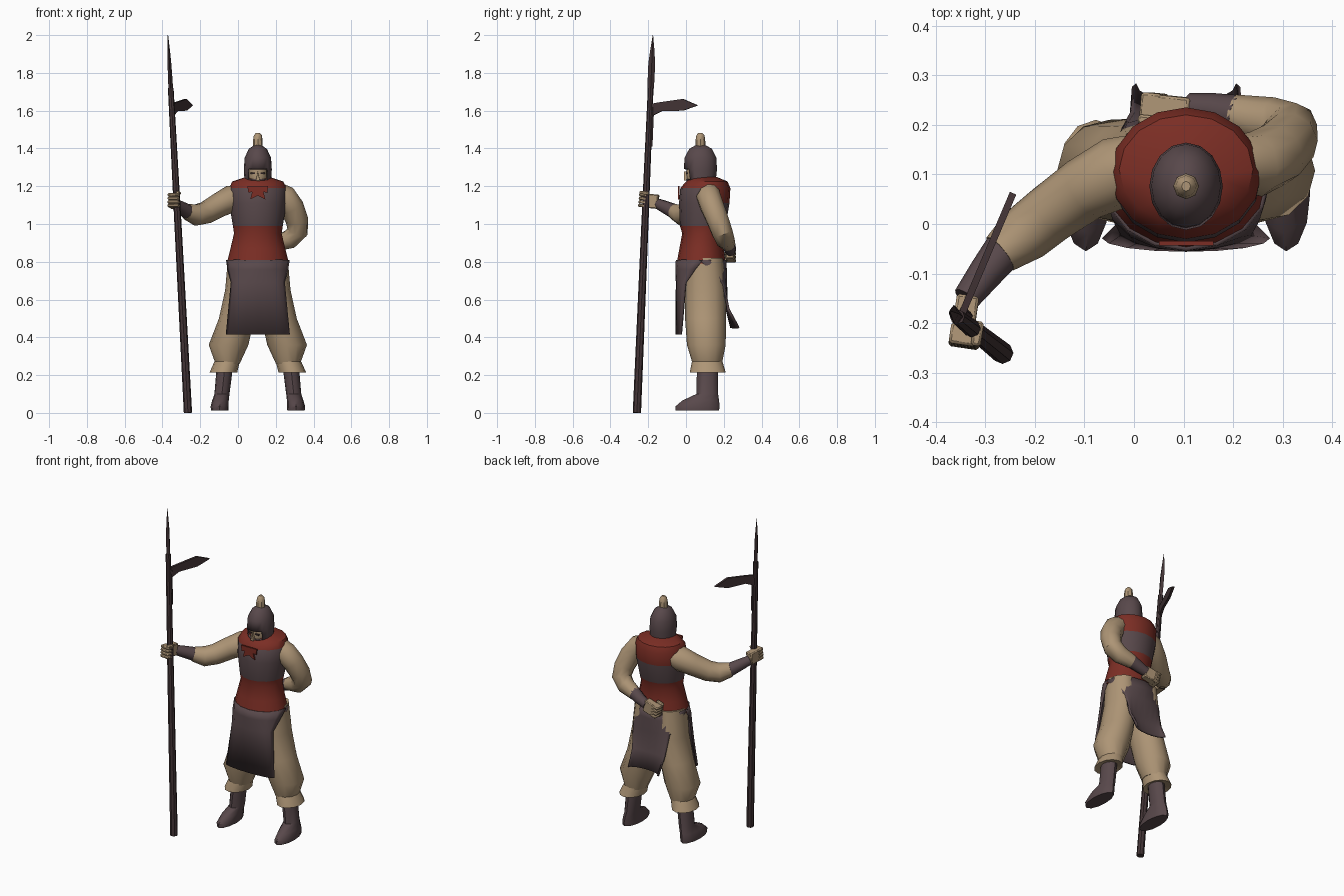
import bpy, bmesh, math
from mathutils import Vector, Matrix, Quaternion

if "Cube" in bpy.data.objects:
    bpy.data.objects.remove(bpy.data.objects["Cube"])

CX = 0.105  # body centre line
parts = []


def material(name, rgb):
    m = bpy.data.materials.new(name)
    m.use_nodes = True
    m.diffuse_color = (*rgb, 1)
    m.node_tree.nodes["Principled BSDF"].inputs["Base Color"].default_value = (*rgb, 1)
    return m


TAN = material("tan cloth", (0.42, 0.30, 0.18))
RED = material("red cloth", (0.20, 0.027, 0.018))
DARK = material("dark leather", (0.098, 0.065, 0.070))
STEEL = material("dark weapon", (0.055, 0.034, 0.036))


def finish(name, bm, mats):
    bmesh.ops.recalc_face_normals(bm, faces=bm.faces)
    me = bpy.data.meshes.new(name)
    bm.to_mesh(me)
    bm.free()
    for m in mats:
        me.materials.append(m)
    ob = bpy.data.objects.new(name, me)
    bpy.context.collection.objects.link(ob)
    parts.append(ob)
    return ob


def loft(name, rings, mat, closed=True, caps=True, keep=None, rule=None, mats=None):
    """Skin a row of point rings; keep drops faces, rule picks a material slot."""
    bm = bmesh.new()
    rows = [[bm.verts.new(p) for p in r] for r in rings]
    n = len(rows[0])
    for a, b in zip(rows, rows[1:]):
        for i in range(n if closed else n - 1):
            j = (i + 1) % n
            f = bm.faces.new((a[i], a[j], b[j], b[i]))
            c = f.calc_center_median()
            if rule:
                f.material_index = rule(c)
            if keep and not keep(c):
                bm.faces.remove(f)
    if caps and closed:
        bm.faces.new(rows[0])
        top = bm.faces.new(rows[-1])
        if rule:
            top.material_index = rule(top.calc_center_median())
    return finish(name, bm, mats or [mat])


def oval(z, cx, hw, front, back, n=16):
    ts = [2 * math.pi * i / n for i in range(n)]
    return [Vector((cx + hw * math.cos(t), (front + back) / 2 + (back - front) / 2 * math.sin(t), z)) for t in ts]


def tube(name, path, mat, n=10):
    """Round limb through (x, y, z, radius) stations."""
    pts = [Vector(p[:3]) for p in path]
    q, last, rings = None, None, []
    for i, p in enumerate(pts):
        t = (pts[min(i + 1, len(pts) - 1)] - pts[max(i - 1, 0)]).normalized()
        q = last.rotation_difference(t) @ q if q else Vector((0, 0, 1)).rotation_difference(t)
        last = t
        r = path[i][3]
        rings.append([p + q @ Vector((r * math.cos(a), r * math.sin(a), 0))
                      for a in (2 * math.pi * k / n for k in range(n))])
    return loft(name, rings, mat)


def plate(name, pts, offset, mat):
    pts = [Vector(p) for p in pts]
    return loft(name, [pts, [p + Vector(offset) for p in pts]], mat)


def solidify(ob, t):
    m = ob.modifiers.new("thickness", "SOLIDIFY")
    m.thickness, m.offset = t, 0


def fist(name, loc, along, up):
    """Palm block, four curled fingers and a thumb."""
    x = Vector(along).normalized()
    z = Vector(up).normalized()
    y = z.cross(x).normalized()
    z = x.cross(y)
    frame = Matrix.Translation(loc) @ Matrix((x, y, z)).transposed().to_4x4()
    bm = bmesh.new()
    blocks = [((-0.01, 0, 0), (0.08, 0.045, 0.075)), ((0.025, 0.03, 0.04), (0.05, 0.02, 0.018))]
    blocks += [((0.03, 0.006, 0.029 - 0.019 * k), (0.042, 0.062, 0.017)) for k in range(4)]
    for c, s in blocks:
        bmesh.ops.create_cube(bm, size=1, matrix=frame @ Matrix.Translation(c) @ Matrix.Diagonal((*s, 1)))
    bmesh.ops.bevel(bm, geom=bm.edges[:], offset=0.005, segments=1, affect="EDGES")
    return finish(name, bm, [TAN])


# Torso: red waist, dark chest, red collar that hangs lower at the back
torso = [(0.79, 0.165, -0.05, 0.21), (0.87, 0.145, -0.035, 0.2), (0.95, 0.126, -0.02, 0.195),
         (0.99, 0.132, -0.032, 0.21), (1.11, 0.152, -0.037, 0.23), (1.19, 0.152, -0.03, 0.235),
         (1.225, 0.135, 0.0, 0.22), (1.25, 0.06, 0.03, 0.16)]
loft("torso", [oval(z, CX, w, f, b) for z, w, f, b in torso], RED, mats=[RED, DARK],
     rule=lambda c: int(0.99 < c.z < 1.19 and not (c.z > 1.11 and c.y > 0.13)))

# Pointed collar ornament
star = [(-0.055, 1.2), (-0.05, 1.165), (-0.03, 1.17), (-0.04, 1.13), (0, 1.15)]
star += [(-x, z) for x, z in star[-2::-1]]
plate("collar_points", [(CX + x, -0.043, z) for x, z in star], (0, 0.009, 0), RED)


# Skirt panels
def panel(name, rows):
    ts = [math.pi * (i / 8 - 0.5) for i in range(9)]
    ob = loft(name, [[(CX + w * math.sin(t), ye + (yc - ye) * math.cos(t), z) for t in ts]
                     for z, w, ye, yc in rows], DARK, closed=False)
    solidify(ob, 0.012)


panel("front_apron", [(0.81, 0.163, 0.09, -0.048), (0.76, 0.155, 0.05, -0.05),
                      (0.69, 0.138, 0, -0.048), (0.415, 0.165, -0.025, -0.05)])
panel("back_apron", [(0.81, 0.163, 0.07, 0.208), (0.76, 0.15, 0.12, 0.21), (0.68, 0.125, 0.19, 0.212),
                     (0.55, 0.112, 0.225, 0.215), (0.45, 0.105, 0.28, 0.24)])

# Legs
trouser = [(0.82, 0.08, 0.078, 0.0, 0.195), (0.65, 0.085, 0.088, -0.005, 0.21), (0.5, 0.112, 0.094, -0.005, 0.212),
           (0.36, 0.155, 0.105, 0.005, 0.21), (0.26, 0.16, 0.064, 0.035, 0.19)]
cuff = [(0.285, 0.158, 0.062, 0.035, 0.19), (0.265, 0.165, 0.068, 0.03, 0.195),
        (0.215, 0.182, 0.073, 0.02, 0.21), (0.225, 0.18, 0.045, 0.06, 0.17)]
boot = [(0.012, 0.202, 0.046, -0.055, 0.175), (0.035, 0.202, 0.048, -0.055, 0.178), (0.065, 0.198, 0.044, -0.02, 0.175),
        (0.1, 0.19, 0.04, 0.055, 0.17), (0.24, 0.175, 0.043, 0.058, 0.168)]
for side, s in (("left", 1), ("right", -1)):
    for name, rows, mat in (("trouser_leg", trouser, TAN), ("trouser_cuff", cuff, TAN), ("boot", boot, DARK)):
        loft(f"{side}_{name}", [oval(z, CX + s * o, w, f, b, 12) for z, o, w, f, b in rows], mat)

# Head and helmet
face = [(1.18, 0.03, 0.02, 0.1), (1.205, 0.044, 0.004, 0.13), (1.26, 0.055, 0.002, 0.14), (1.33, 0.056, 0.006, 0.14)]
loft("face", [oval(z, CX, w, f, b, 12) for z, w, f, b in face], TAN)
plate("nose", [(CX - 0.011, 0.004, 1.232), (CX + 0.011, 0.004, 1.232), (CX, 0.004, 1.28)], (0, -0.014, -0.003), TAN)
for side, s in (("left", 1), ("right", -1)):
    x = CX + s * 0.026
    plate(side + "_eye", [(x - 0.012, 0.0, 1.265), (x + 0.012, 0.0, 1.265),
                          (x + 0.012, 0.0, 1.273), (x - 0.012, 0.0, 1.273)], (0, 0.009, 0), STEEL)
shell = [(1.235, 0.068, 0.0, 0.155), (1.29, 0.07, -0.008, 0.16), (1.35, 0.066, -0.003, 0.157),
         (1.395, 0.045, 0.02, 0.135), (1.415, 0.016, 0.055, 0.1)]
helmet = loft("helmet", [oval(z, CX, w, f, b) for z, w, f, b in shell], DARK,
              keep=lambda c: c.z > 1.29 or c.y > 0.03)
solidify(helmet, 0.008)
plume = [(1.4, 0.026, 0.05, 0.102), (1.44, 0.026, 0.05, 0.102), (1.47, 0.021, 0.055, 0.098), (1.483, 0.009, 0.066, 0.086)]
loft("helmet_plume", [oval(z, CX, w, f, b, 8) for z, w, f, b in plume], TAN)

# Right arm reaching to the polearm
tube("right_arm", [(0.02, 0.125, 1.15, 0.06), (-0.03, 0.105, 1.135, 0.073), (-0.1, 0.07, 1.1, 0.065),
                   (-0.17, 0.02, 1.06, 0.06), (-0.22, -0.02, 1.048, 0.058), (-0.27, -0.06, 1.065, 0.043)], TAN)
tube("right_bracer", [(-0.262, -0.052, 1.062, 0.041), (-0.3, -0.1, 1.085, 0.035), (-0.338, -0.15, 1.108, 0.028)], DARK)
fist("right_hand", (-0.342, -0.196, 1.122), (-0.15, -1, 0.1), (0, 0.05, 1))

# Left arm folded behind the back
tube("left_arm", [(0.2, 0.125, 1.17, 0.055), (0.245, 0.12, 1.145, 0.066), (0.285, 0.14, 1.09, 0.064),
                  (0.312, 0.168, 1.02, 0.06), (0.315, 0.19, 0.96, 0.057), (0.275, 0.205, 0.92, 0.052),
                  (0.2, 0.222, 0.895, 0.04)], TAN)
tube("left_bracer", [(0.21, 0.22, 0.9, 0.04), (0.16, 0.23, 0.875, 0.034), (0.11, 0.236, 0.855, 0.028)], DARK)
fist("left_hand", (0.07, 0.236, 0.842), (-1, 0.1, -0.25), (-0.2, 0, 1))

# Polearm, leaning slightly
foot, tip = Vector((-0.265, -0.26, 0)), Vector((-0.371, -0.175, 2))


def on_pole(z):
    return foot.lerp(tip, z / 2)


tube("pole", [(*on_pole(0), 0.022), (*on_pole(1), 0.019), (*on_pole(1.72), 0.015)], STEEL, 8)
blade = [(1.66, 0.012, 0.014), (1.76, 0.012, 0.018), (1.85, 0.01, 0.018), (1.93, 0.006, 0.01), (2, 0.001, 0.001)]
loft("spear_head", [[on_pole(z) + Vector(d) for d in ((w, 0, 0), (0, h, 0), (-w, 0, 0), (0, -h, 0))]
                    for z, w, h in blade], STEEL)
out = Vector((0.11, 0.26, 0)).normalized()
side_edge = [(0, 1.635), (0.06, 1.645), (0.19, 1.662), (0.275, 1.628), (0.19, 1.6), (0.07, 1.598), (0.02, 1.575), (0, 1.575)]
thick = Vector((out.y, -out.x, 0)) * 0.014
plate("side_blade", [on_pole(1.62) + out * s + Vector((0, 0, z - 1.62)) - thick / 2 for s, z in side_edge], thick, STEEL)
tube("blade_socket", [(*(on_pole(z) + out * 0.016), 0.009) for z in (1.41, 1.62)], STEEL, 6)

# Smooth shading with kept edges
bpy.ops.object.select_all(action="DESELECT")
for ob in parts:
    ob.select_set(True)
bpy.context.view_layer.objects.active = parts[0]
bpy.ops.object.shade_smooth_by_angle(angle=math.radians(40))
